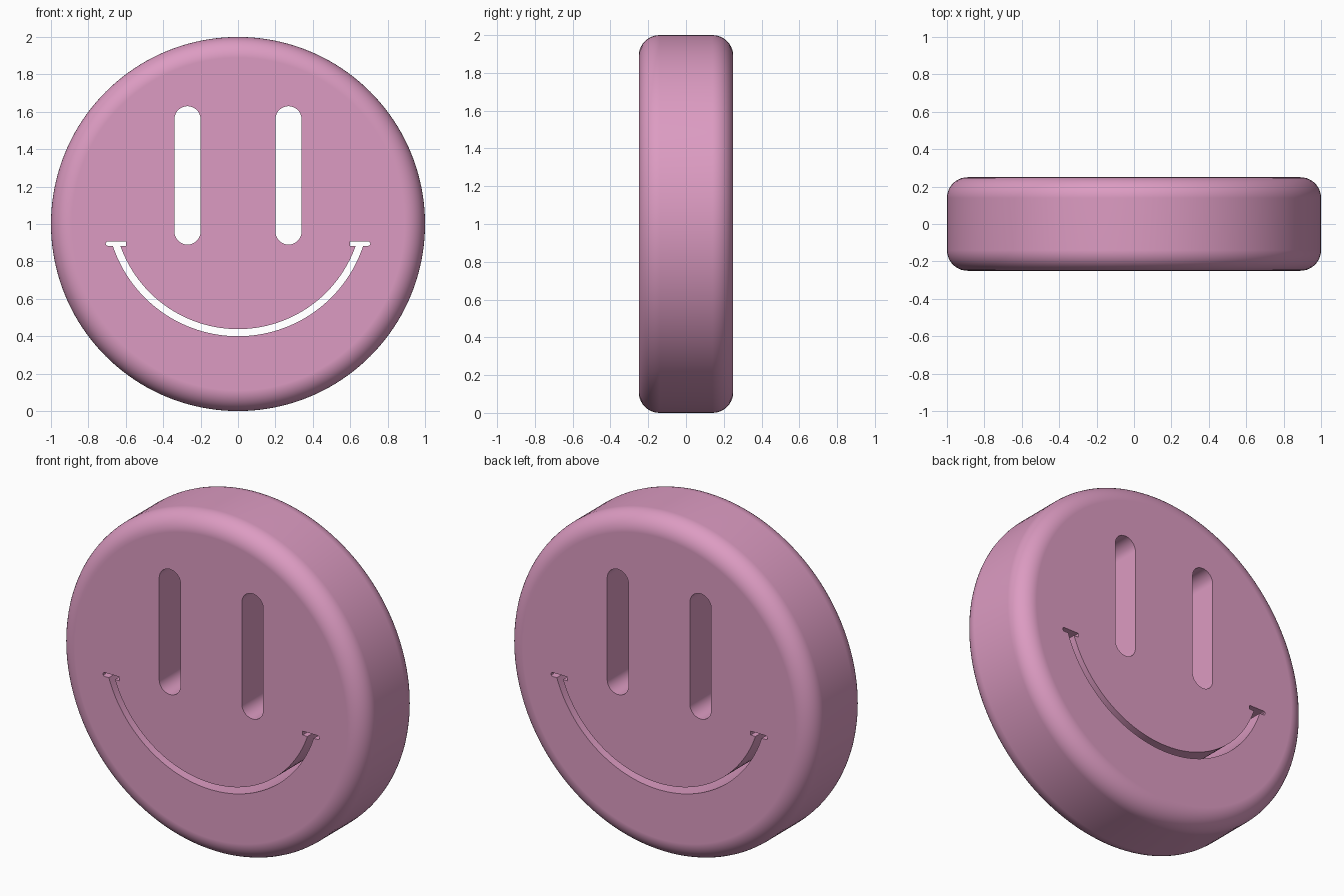
import bpy, bmesh
from math import sin, cos, pi, asin

if "Cube" in bpy.data.objects:
    bpy.data.objects.remove(bpy.data.objects["Cube"])

HALF_DEPTH, RADIUS, FILLET, CZ = 0.25, 1.0, 0.11, 1.0


def link(name, bm):
    bmesh.ops.recalc_face_normals(bm, faces=bm.faces)
    me = bpy.data.meshes.new(name)
    bm.to_mesh(me)
    bm.free()
    ob = bpy.data.objects.new(name, me)
    bpy.context.collection.objects.link(ob)
    return ob


def arc(cx, cz, r, a0, a1, n):
    return [(cx + r * cos(a0 + (a1 - a0) * i / n), cz + r * sin(a0 + (a1 - a0) * i / n))
            for i in range(n + 1)]


def prism(name, outline, depth=0.4):
    """Extrude an x/z outline along y, to be used as a cutter."""
    bm = bmesh.new()
    face = bm.faces.new([bm.verts.new((x, -depth, z)) for x, z in outline])
    ext = bmesh.ops.extrude_face_region(bm, geom=[face])
    bmesh.ops.translate(bm, vec=(0, 2 * depth, 0),
                        verts=[v for v in ext["geom"] if isinstance(v, bmesh.types.BMVert)])
    ob = link(name, bm)
    ob.hide_render = True
    return ob


# Rounded disc, lathed as stacked rings and closed with flat caps
N = 160
side, dep = RADIUS - FILLET, HALF_DEPTH - FILLET
profile = arc(side, -dep, FILLET, -pi / 2, 0, 10) + arc(side, dep, FILLET, 0, pi / 2, 10)
bm = bmesh.new()
rings = [[bm.verts.new((r * cos(2 * pi * i / N), y, CZ + r * sin(2 * pi * i / N)))
          for i in range(N)] for r, y in profile]
for a, b in zip(rings, rings[1:]):
    for i in range(N):
        j = (i + 1) % N
        bm.faces.new((a[i], a[j], b[j], b[i]))
bm.faces.new(rings[0])
bm.faces.new(rings[-1])
disc = link("face_disc", bm)

# Tall slot eyes
cutters = []
for s, label in ((-1, "left"), (1, "right")):
    x, w = s * 0.27, 0.07
    cutters.append(prism(label + "_eye_cutter",
                         arc(x, 1.56, w, 0, pi, 16) + arc(x, 0.96, w, pi, 2 * pi, 16)))

# Thin smile with small horizontal bars at its ends (right half, then mirrored)
MZ, R_OUT, R_IN, BAR_LOW, BAR_R = 1.105, 0.705, 0.667, 0.883, 0.0115
bar_mid = BAR_LOW + BAR_R
outer = arc(0, MZ, R_OUT, -pi / 2, asin((BAR_LOW - MZ) / R_OUT), 32)
inner = arc(0, MZ, R_IN, asin((BAR_LOW - MZ) / R_IN), -pi / 2, 32)
half = (outer + arc(0.696, bar_mid, BAR_R, -pi / 2, pi / 2, 6)
        + [(0.598, bar_mid + BAR_R), (0.598, BAR_LOW)] + inner)
mirrored = [(-x, z) for x, z in reversed(half[1:-1])]
cutters.append(prism("smile_cutter", half + mirrored))

# Cut everything straight through
bpy.context.view_layer.objects.active = disc
disc.select_set(True)
for c in cutters:
    m = disc.modifiers.new("cut", "BOOLEAN")
    m.operation, m.solver, m.object = "DIFFERENCE", "EXACT", c
    bpy.ops.object.modifier_apply(modifier=m.name)
    bpy.data.objects.remove(c)

bpy.ops.object.shade_smooth_by_angle(angle=pi / 6)
wn = disc.modifiers.new("flat_caps", "WEIGHTED_NORMAL")
wn.keep_sharp = True

mat = bpy.data.materials.new("pink")
mat.diffuse_color = (0.72, 0.33, 0.54, 1)
mat.use_nodes = True
mat.node_tree.nodes["Principled BSDF"].inputs["Base Color"].default_value = mat.diffuse_color
disc.data.materials.clear()
disc.data.materials.append(mat)
